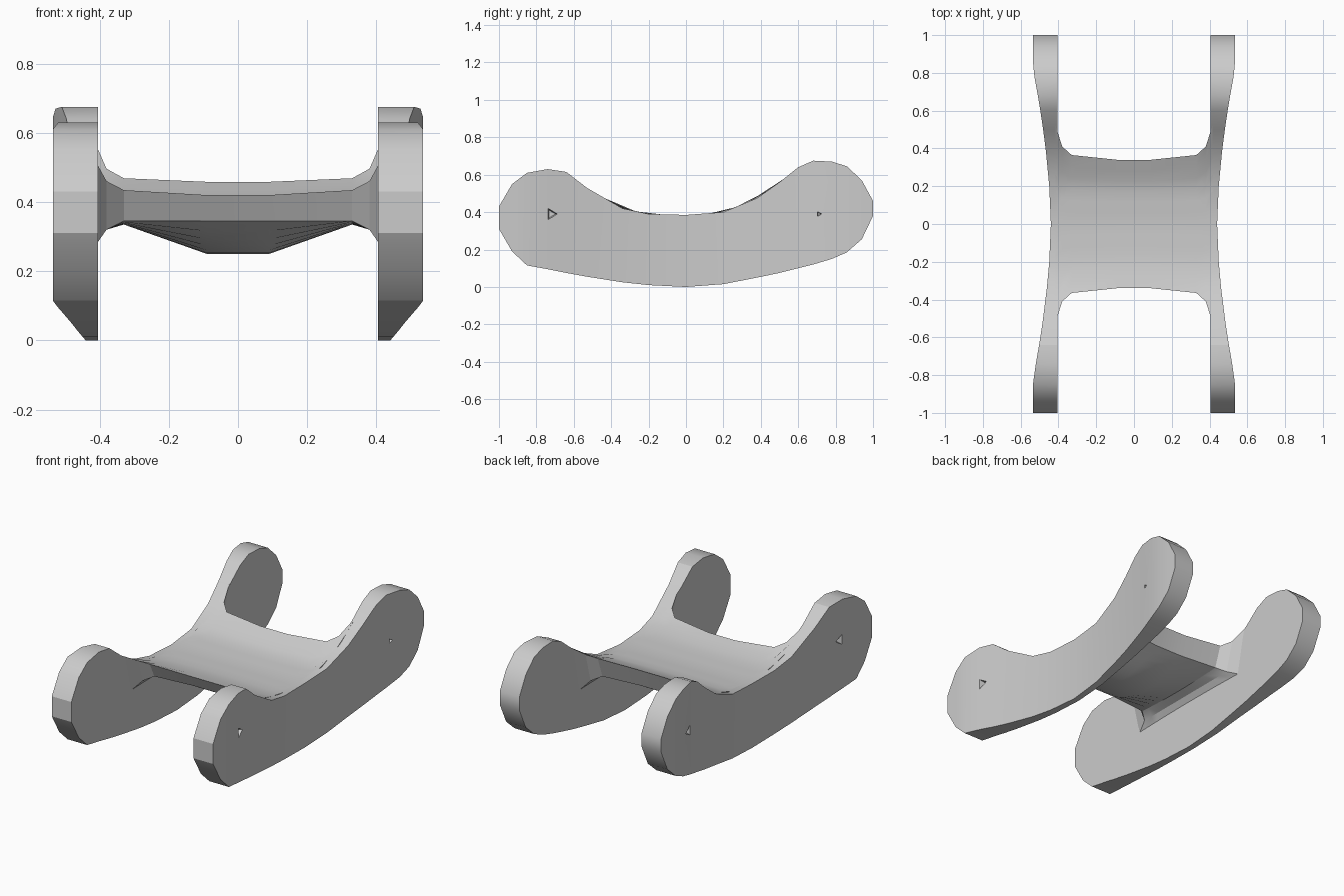
import bpy, bmesh
from mathutils import Matrix, Vector

if "Cube" in bpy.data.objects:
    bpy.data.objects.remove(bpy.data.objects["Cube"], do_unlink=True)

grey = bpy.data.materials.new("light grey")
grey.use_nodes = True
grey.diffuse_color = (0.6, 0.6, 0.6, 1)
grey.node_tree.nodes["Principled BSDF"].inputs["Base Color"].default_value = (0.6, 0.6, 0.6, 1)

# Side plate outline: y, lower edge, upper edge
OUTLINE = [(-1, .31, .43), (-.93, .19, .55), (-.85, .115, .61), (-.74, .095, .63),
           (-.64, .075, .615), (-.53, .055, .53), (-.34, .025, .42), (-.2, .01, .39),
           (0, 0, .385), (.2, .015, .4), (.38, .05, .475), (.5, .075, .56),
           (.6, .1, .64), (.68, .12, .675), (.78, .15, .67), (.86, .185, .645),
           (.94, .255, .57), (1, .38, .46)]
INNER = .405


def top_height(y):
    for a, b in zip(OUTLINE, OUTLINE[1:]):
        if a[0] <= y <= b[0]:
            return a[2] + (b[2] - a[2]) * (y - a[0]) / (b[0] - a[0])


def outer_x(y):
    return .44 + .095 * min(1, abs(y) / .82) ** 1.7


def loft(name, rings):
    """Skin a row of closed rings and cap both ends."""
    bm = bmesh.new()
    loops = [[bm.verts.new(p) for p in ring] for ring in rings]
    n = len(loops[0])
    for a, b in zip(loops, loops[1:]):
        for i in range(n):
            j = (i + 1) % n
            bm.faces.new((a[i], a[j], b[j], b[i]))
    bm.faces.new(loops[0])
    bm.faces.new(loops[-1])
    bmesh.ops.recalc_face_normals(bm, faces=bm.faces)
    mesh = bpy.data.meshes.new(name)
    bm.to_mesh(mesh)
    bm.free()
    obj = bpy.data.objects.new(name, mesh)
    bpy.context.collection.objects.link(obj)
    mesh.materials.append(grey)
    return obj


def select(obj):
    bpy.ops.object.select_all(action='DESELECT')
    obj.select_set(True)
    bpy.context.view_layer.objects.active = obj


def dent(obj, x, y, size):
    """Cut a shallow three-sided pin mark into a plate."""
    bm = bmesh.new()
    bmesh.ops.create_cone(bm, cap_ends=True, segments=3, radius1=size, radius2=size * .5,
                          depth=.06, matrix=Matrix.Translation((x, y, .39))
                          @ Matrix.Rotation(1.5708 if x < 0 else -1.5708, 4, 'Y'))
    mesh = bpy.data.meshes.new("pin_cutter")
    bm.to_mesh(mesh)
    bm.free()
    cutter = bpy.data.objects.new("pin_cutter", mesh)
    cutter.hide_render = True
    bpy.context.collection.objects.link(cutter)
    mod = obj.modifiers.new("pin", 'BOOLEAN')
    mod.operation = 'DIFFERENCE'
    mod.solver = 'EXACT'
    mod.object = cutter
    select(obj)
    bpy.ops.object.modifier_apply(modifier=mod.name)
    bpy.data.objects.remove(cutter, do_unlink=True)


# Side plates, flat inside and hollowed along the outside
parts = []
for name, s in (("left_plate", 1), ("right_plate", -1)):
    rings = [[(s * INNER, y, lo), (s * outer_x(y), y, lo),
              (s * outer_x(y), y, hi), (s * INNER, y, hi)] for y, lo, hi in OUTLINE]
    plate = loft(name, rings)
    for y in (-.72, .71):
        size = .045 if s < 0 or y < 0 else .02
        dent(plate, s * outer_x(y), y, size)
    parts.append(plate)

# Saddle bridge: x, half length, underside height at middle and at edge
HALF = [(.09, .34, .25, .345), (.33, .365, .335, .345), (.38, .41, .32, .32), (.415, .52, .28, .27)]
SECTIONS = [(-x, *rest) for x, *rest in reversed(HALF)] + HALF
STEPS = [i / 6 for i in range(-6, 7)]
rings = []
for x, length, mid, edge in SECTIONS:
    upper = [(x, length * t, top_height(length * t)) for t in STEPS]
    lower = [(x, .88 * length * t, mid + (edge - mid) * t * t) for t in reversed(STEPS)]
    rings.append(upper + lower)
parts.append(loft("saddle_bridge", rings))

for obj in parts:
    select(obj)
    bpy.ops.object.shade_smooth_by_angle(angle=.5)
